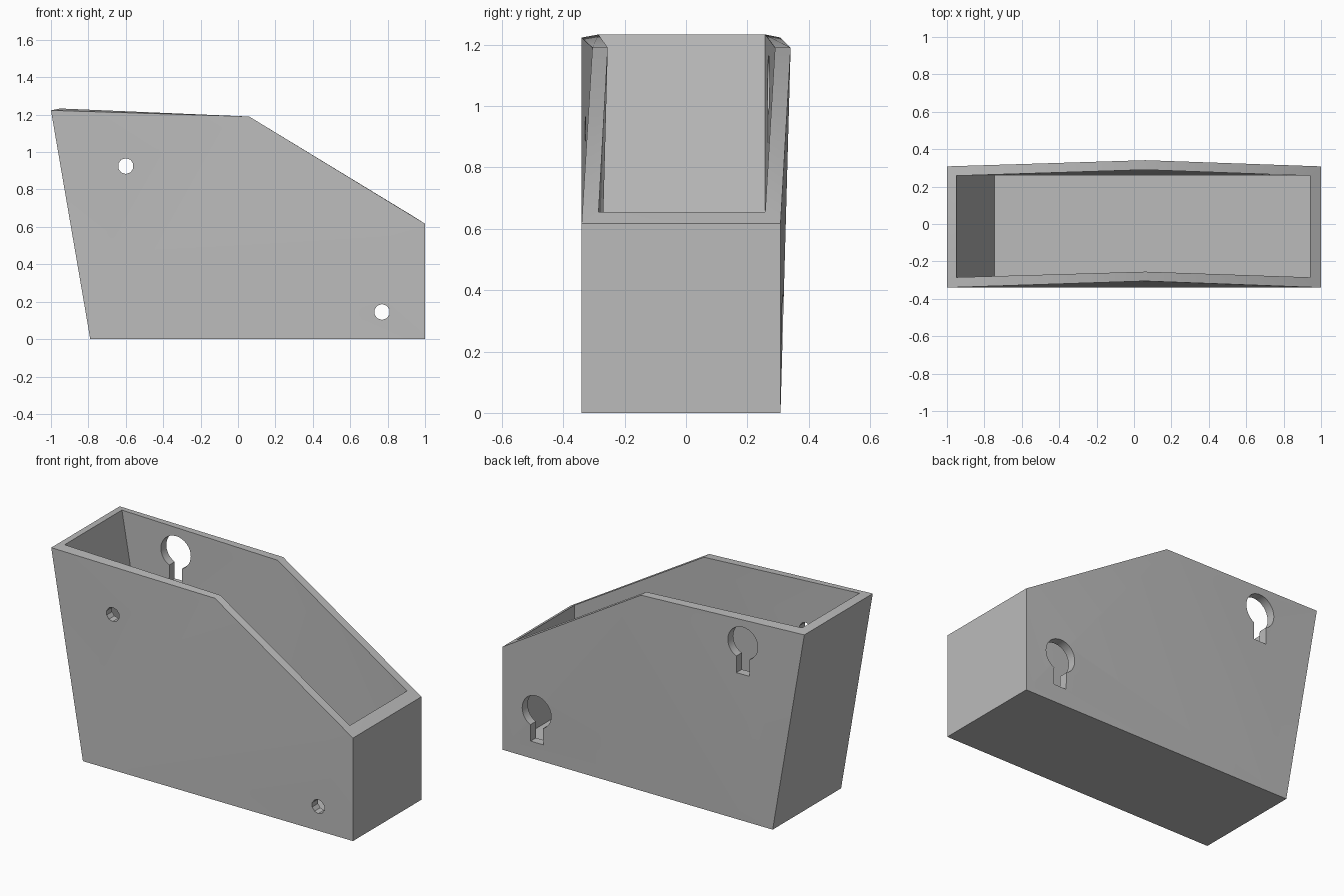
import bpy
import bmesh
from math import pi, radians
from mathutils import Matrix

cube = bpy.data.objects.get("Cube")
if cube:
    bpy.data.objects.remove(cube, do_unlink=True)

grey = bpy.data.materials.new("plain grey")
grey.use_nodes = True
grey.diffuse_color = (0.5, 0.5, 0.5, 1)
grey.node_tree.nodes["Principled BSDF"].inputs["Base Color"].default_value = (0.5, 0.5, 0.5, 1)


def make_object(name, bm):
    bmesh.ops.recalc_face_normals(bm, faces=bm.faces[:])
    mesh = bpy.data.meshes.new(name)
    bm.to_mesh(mesh)
    bm.free()
    mesh.materials.append(grey)
    obj = bpy.data.objects.new(name, mesh)
    bpy.context.collection.objects.link(obj)
    return obj


# Side profiles (x, z): bottom left, bottom right, top right, peak, top left
OUTER = [(-0.79, 0), (1, 0), (1, 0.617), (0.06, 1.19), (-1, 1.223)]
INNER = [(-0.745, 0.055), (0.94, 0.055), (0.94, 0.655), (0.06, 1.19), (-0.95, 1.233)]
PEAK = 3


def side_loop(bm, profile, y, peak_y):
    return [bm.verts.new((x, peak_y if i == PEAK else y, z))
            for i, (x, z) in enumerate(profile)]


# Open container: the side walls bow towards the back at the peak
bm = bmesh.new()
out_front = side_loop(bm, OUTER, -0.34, -0.305)
out_back = side_loop(bm, OUTER, 0.308, 0.341)
in_front = side_loop(bm, INNER, -0.285, -0.255)
in_back = side_loop(bm, INNER, 0.258, 0.29)

for a, b, c, p, l in (out_front, in_front):
    for tri in ((a, b, c), (a, c, p), (a, p, l)):
        bm.faces.new(tri)
for a, b, c, p, l in (out_back, in_back):
    for tri in ((a, b, p), (b, c, p), (a, p, l)):
        bm.faces.new(tri)
# End walls and floor, outside and inside
for front, back in ((out_front, out_back), (in_front, in_back)):
    for i, j in ((4, 0), (0, 1), (1, 2)):
        bm.faces.new((front[i], front[j], back[j], back[i]))
# Rim
for outer, inner in ((out_front, in_front), (out_back, in_back)):
    for i, j in ((2, 3), (3, 4)):
        bm.faces.new((outer[i], outer[j], inner[j], inner[i]))
for i in (2, 4):
    bm.faces.new((out_front[i], out_back[i], in_back[i], in_front[i]))
box = make_object("wall_holder", bm)


def cut(cutter):
    cutter.hide_render = True
    mod = box.modifiers.new("cut", "BOOLEAN")
    mod.operation = "DIFFERENCE"
    mod.solver = "EXACT"
    mod.object = cutter
    bpy.context.view_layer.objects.active = box
    bpy.ops.object.modifier_apply(modifier=mod.name)
    bpy.data.objects.remove(cutter, do_unlink=True)


def round_cutter(x, y, z, radius, sides):
    bm = bmesh.new()
    bmesh.ops.create_cone(bm, cap_ends=True, segments=sides, radius1=radius,
                          radius2=radius, depth=0.4,
                          matrix=Matrix.Translation((x, y, z)) @ Matrix.Rotation(pi / 2, 4, "X"))
    return make_object("round_cutter", bm)


def slot_cutter(x, y, low, high, width):
    bm = bmesh.new()
    bmesh.ops.create_cube(bm, size=1, matrix=Matrix.Translation((x, y, (low + high) / 2))
                          @ Matrix.Diagonal((width, 0.4, high - low, 1)))
    return make_object("slot_cutter", bm)


# Screwdriver holes in the front, hanging keyholes in the back
for x, z in ((-0.6, 0.925), (0.77, 0.145)):
    cut(round_cutter(x, -0.3, z, 0.042, 10))
    cut(round_cutter(x, 0.3, z + 0.145, 0.097, 32))
    cut(slot_cutter(x, 0.3, z - 0.042, z + 0.145, 0.084))

# Smooth shading with sharp corners
bpy.ops.object.select_all(action="DESELECT")
box.select_set(True)
bpy.context.view_layer.objects.active = box
bpy.ops.object.shade_smooth_by_angle(angle=radians(30))
